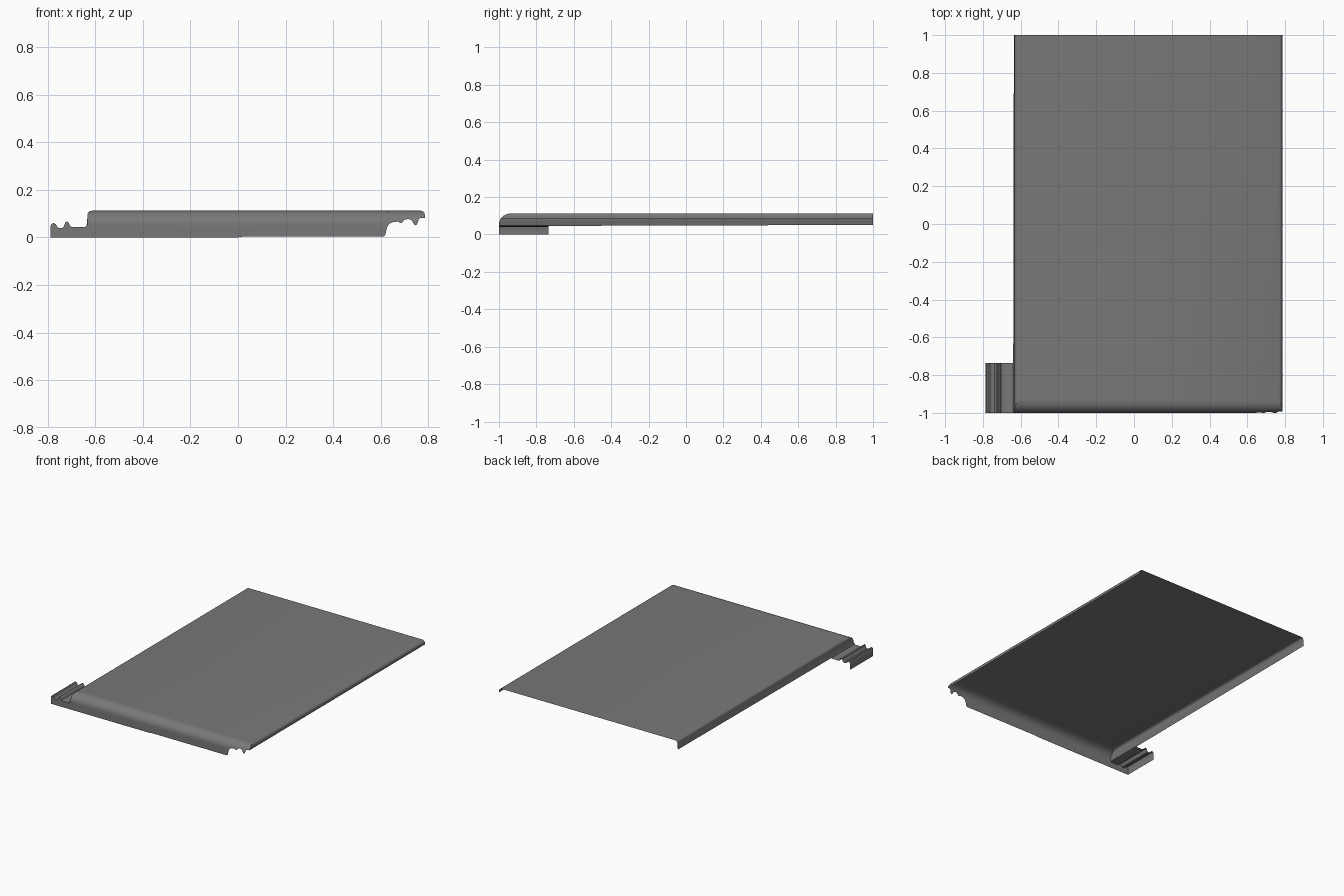
import bpy, bmesh, math

if "Cube" in bpy.data.objects:
    bpy.data.objects.remove(bpy.data.objects["Cube"])

FRONT, BACK, TOP = -1.0, 1.0, 0.112
ROLL_START, ROLL_DEPTH = 0.055, 0.065   # height where the front starts to curve, depth of the curve

dark_grey = bpy.data.materials.new("dark_grey")
dark_grey.diffuse_color = (0.19, 0.19, 0.19, 1)
dark_grey.use_nodes = True
dark_grey.node_tree.nodes["Principled BSDF"].inputs["Base Color"].default_value = dark_grey.diffuse_color


def roll_y(z):
    """y of the rounded front face at height z"""
    if z <= ROLL_START:
        return FRONT
    s = min(1.0, (z - ROLL_START) / (TOP - ROLL_START))
    return FRONT + ROLL_DEPTH * (1 - math.sqrt(max(0.0, 1 - s * s)))


def interp(points, x):
    for (x0, z0), (x1, z1) in zip(points, points[1:]):
        if x <= x1:
            return z0 + (z1 - z0) * (x - x0) / (x1 - x0)
    return points[-1][1]


def grid_object(name, rows):
    """Sheet from equal-length rows of points"""
    bm = bmesh.new()
    vs = [[bm.verts.new(p) for p in row] for row in rows]
    for a, b in zip(vs, vs[1:]):
        for i in range(len(a) - 1):
            bm.faces.new((a[i], b[i], b[i + 1], a[i + 1]))
    bmesh.ops.remove_doubles(bm, verts=bm.verts, dist=1e-5)
    bmesh.ops.recalc_face_normals(bm, faces=bm.faces)
    mesh = bpy.data.meshes.new(name)
    bm.to_mesh(mesh)
    bm.free()
    mesh.materials.append(dark_grey)
    ob = bpy.data.objects.new(name, mesh)
    bpy.context.collection.objects.link(ob)
    bpy.ops.object.select_all(action='DESELECT')
    ob.select_set(True)
    bpy.context.view_layer.objects.active = ob
    bpy.ops.object.shade_smooth_by_angle(angle=math.radians(35))
    return ob


# cross-sections (x, z)
left_edge = [(-0.632, 0.098), (-0.629, 0.105), (-0.623, 0.110), (-0.612, TOP)]
right_edge = [(0.768, TOP), (0.777, 0.109), (0.783, 0.103), (0.785, 0.096)]
tab = [(-0.787, 0.050), (-0.782, 0.058), (-0.774, 0.060), (-0.766, 0.056),
       (-0.760, 0.044), (-0.754, 0.040), (-0.738, 0.040), (-0.731, 0.046),
       (-0.726, 0.063), (-0.719, 0.067), (-0.711, 0.061), (-0.704, 0.046),
       (-0.697, 0.043), (-0.645, 0.043), (-0.636, 0.047)]
# lower outline of the front, with the interlocking notch on the right
lower = [(-0.787, 0.0), (0.0, 0.0), (0.02, 0.003), (0.612, 0.003), (0.619, 0.010),
         (0.626, 0.042), (0.634, 0.055), (0.650, 0.064), (0.672, 0.066),
         (0.682, 0.060), (0.690, 0.062), (0.700, 0.074), (0.715, 0.077),
         (0.730, 0.072), (0.740, 0.054), (0.747, 0.050), (0.754, 0.058),
         (0.760, 0.078), (0.768, 0.082), (0.785, 0.082)]

# top sheet with left flange and right lip
section = [(-0.640, 0.045), (-0.635, 0.055)] + left_edge + right_edge + [(0.785, 0.082)]
start = [(x, roll_y(z), z) for x, z in section]
end = [(x, BACK, z) for x, z in section]
end[0] = (-0.636, BACK, 0.051)
grid_object("top_sheet", [start, end])


def apron(name, upper):
    """Front wall between the lower outline and an upper profile"""
    x_min, x_max = upper[0][0], upper[-1][0]
    columns = []
    for x in sorted({x for x, _ in upper + lower if x_min <= x <= x_max}):
        lo, hi = interp(lower, x), interp(upper, x)
        zs = [lo + (hi - lo) * math.sin(math.pi / 2 * i / 12) for i in range(13)]
        columns.append([(x, roll_y(z) if x > -0.66 else FRONT, z) for z in zs])
    grid_object(name, columns)


# rounded front apron and the flat front of the tab
apron("front_apron", [(-0.640, 0.045), (-0.635, 0.055)] + left_edge + right_edge)
apron("tab_front", tab[:-1] + [(-0.640, 0.045)])

# ribbed interlocking tab on the left
tab_section = [(-0.787, 0.0)] + tab
grid_object("side_tab", [[(x, y, z) for x, z in tab_section] for y in (FRONT, -0.735)])
